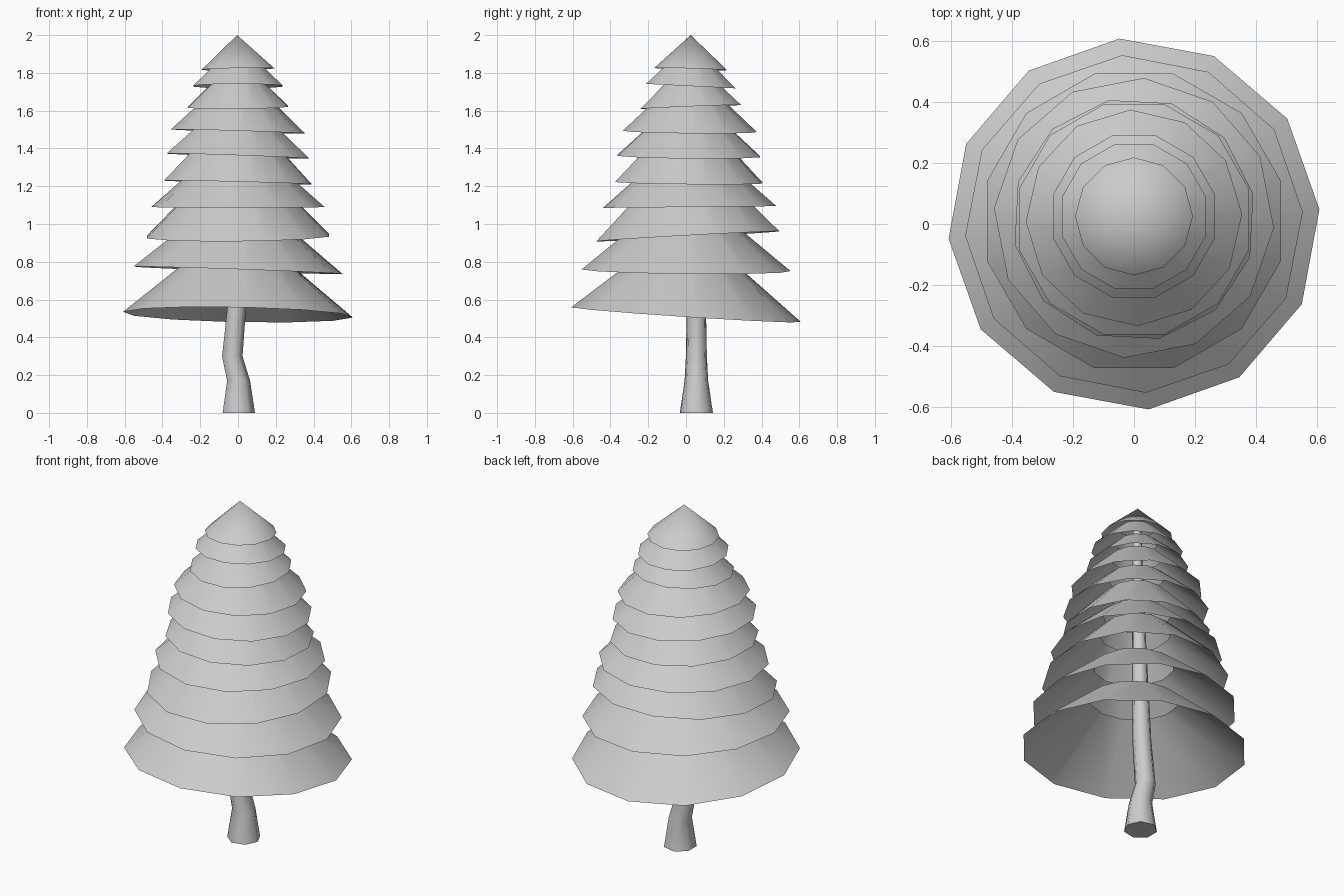
import bpy
import bmesh
from math import cos, sin, radians, tau
from mathutils import Vector

default_cube = bpy.data.objects.get("Cube")
if default_cube:
    bpy.data.objects.remove(default_cube, do_unlink=True)

# Single plain grey material
GREY = (0.6, 0.6, 0.6, 1)
grey = bpy.data.materials.new("plain_grey")
grey.use_nodes = True
grey.diffuse_color = GREY
grey.node_tree.nodes["Principled BSDF"].inputs["Base Color"].default_value = GREY


def finish(bm, name):
    """Turn the bmesh into a smooth shaded object."""
    bmesh.ops.recalc_face_normals(bm, faces=bm.faces)
    for face in bm.faces:
        face.smooth = True
    mesh = bpy.data.meshes.new(name)
    bm.to_mesh(mesh)
    bm.free()
    mesh.materials.append(grey)
    obj = bpy.data.objects.new(name, mesh)
    bpy.context.collection.objects.link(obj)
    return obj


def ring(bm, centre, radius, sides, turn=0, tilt=(0, 0)):
    """A loop of vertices, tilted by its slope along x and y."""
    verts = []
    for i in range(sides):
        a = radians(turn) + tau * i / sides
        x, y = radius * cos(a), radius * sin(a)
        lift = x * tilt[0] + y * tilt[1]
        verts.append(bm.verts.new(Vector(centre) + Vector((x, y, lift))))
    return verts


def bridge(bm, low, high):
    n = len(low)
    for i in range(n):
        j = (i + 1) % n
        bm.faces.new((low[i], low[j], high[j], high[i]))


# Foliage: open skirts, each (rim radius, rim height, turn, tilt, slope, y centre)
SIDES = 12
layers = [
    (0.61, 0.52, 4.5, (-0.02, -0.065), 0.82, 0.0),
    (0.555, 0.755, 4, (-0.035, -0.01), 0.82, 0.0),
    (0.50, 0.935, 15, (0.01, 0.055), 1.0, 0.01),
    (0.46, 1.09, -4, (0.0, 0.01), 0.88, 0.02),
    (0.40, 1.22, 12, (-0.025, -0.01), 1.05, 0.015),
    (0.39, 1.36, 15, (-0.035, -0.01), 0.9, 0.015),
    (0.355, 1.49, 2, (-0.03, -0.01), 0.95, 0.02),
    (0.275, 1.62, 15, (0.01, 0.04), 0.95, 0.025),
    (0.245, 1.73, 15, (0.0, -0.05), 0.95, 0.025),
]
for number, (radius, z, turn, tilt, slope, cy) in enumerate(layers, 1):
    bm = bmesh.new()
    hole = radius * 0.39
    top_z = z + slope * (radius - hole)
    rim = ring(bm, (0, cy, z), radius, SIDES, turn, tilt)
    collar = ring(bm, (0, cy, top_z), hole, SIDES, turn, tilt)
    bridge(bm, rim, collar)
    finish(bm, f"foliage_layer_{number}")

# Pointed cap closing the tree
bm = bmesh.new()
rim = ring(bm, (0, 0.025, 1.82), 0.193, SIDES, 0, (0.02, -0.03))
apex = bm.verts.new((-0.005, 0.025, 2))
for i in range(SIDES):
    bm.faces.new((rim[i], rim[(i + 1) % SIDES], apex))
finish(bm, "foliage_tip")

# Crooked trunk tapering up through the hollow skirts: (x, y, z, radius)
path = [
    (0.0, 0.055, 0.0, 0.09),
    (0.0, 0.055, 0.17, 0.064),
    (-0.033, 0.055, 0.3, 0.057),
    (-0.01, 0.055, 0.55, 0.052),
    (0.0, 0.045, 1.1, 0.04),
    (0.0, 0.025, 1.9, 0.022),
]
bm = bmesh.new()
loops = [ring(bm, (x, y, z), r, 7) for x, y, z, r in path]
for low, high in zip(loops, loops[1:]):
    bridge(bm, low, high)
bm.faces.new(loops[0])
bm.faces.new(loops[-1])
trunk = finish(bm, "trunk")
bpy.context.view_layer.objects.active = trunk
trunk.select_set(True)
bpy.ops.object.shade_smooth_by_angle(angle=radians(60))
